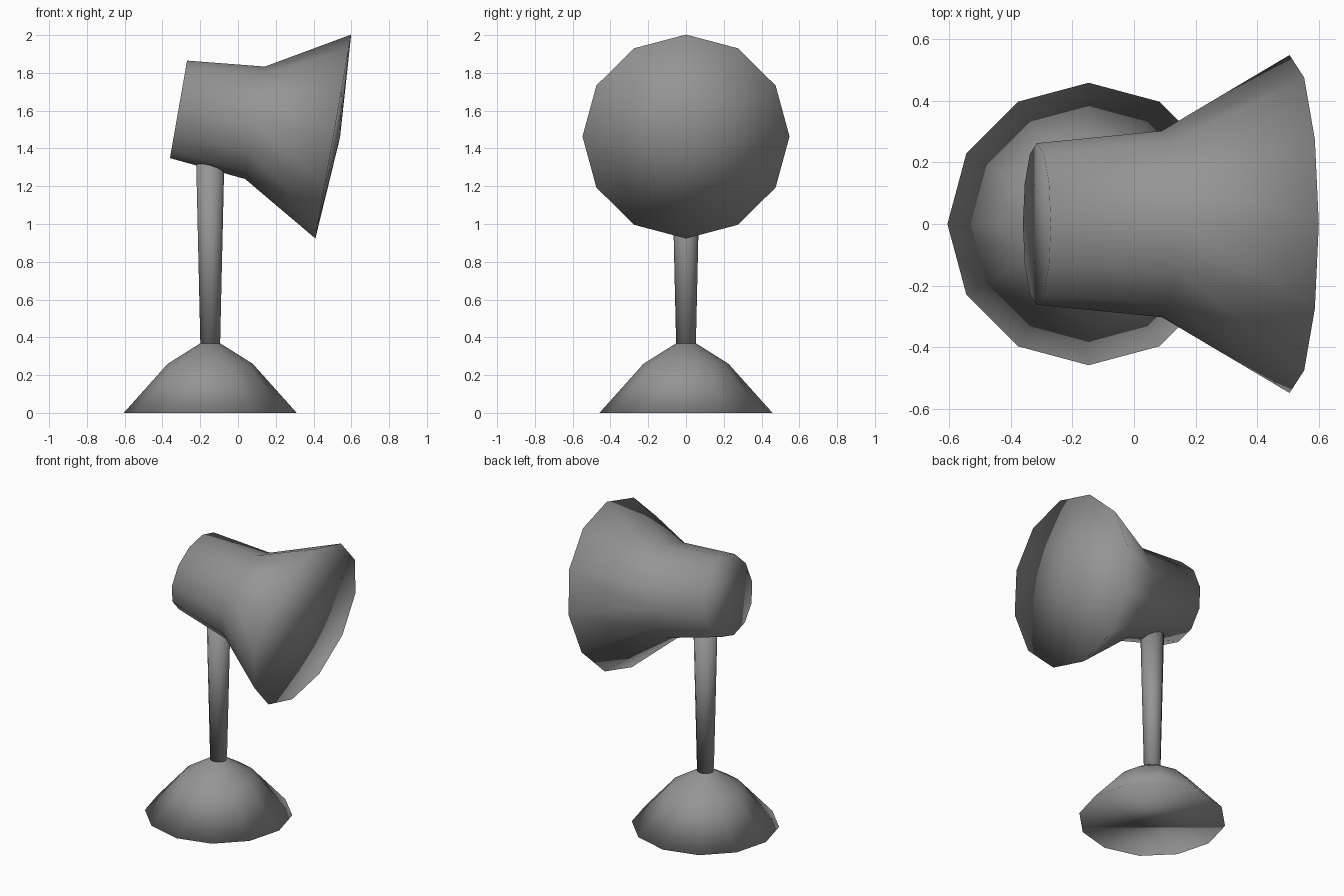
import bpy
import math
from mathutils import Matrix, Vector

cube = bpy.data.objects.get("Cube")
if cube:
    bpy.data.objects.remove(cube, do_unlink=True)

SIDES = 12

grey = bpy.data.materials.new("mid_grey")
grey.use_nodes = True
COLOUR = (0.3, 0.3, 0.3, 1.0)
grey.diffuse_color = COLOUR
grey.node_tree.nodes["Principled BSDF"].inputs["Base Color"].default_value = COLOUR


def turned(name, profile, origin, axis=(0, 0, 1)):
    """Turn a (radius, distance) profile about an axis; zero radius makes a tip, other ends are capped."""
    verts, faces, rings = [], [], []
    for radius, dist in profile:
        start = len(verts)
        count = SIDES if radius else 1
        for i in range(count):
            a = math.tau * i / SIDES
            verts.append((radius * math.cos(a), radius * math.sin(a), dist))
        rings.append(list(range(start, start + count)))
    for low, high in zip(rings, rings[1:]):
        for i in range(SIDES):
            j = (i + 1) % SIDES
            if len(high) == 1:
                faces.append((low[i], low[j], high[0]))
            else:
                faces.append((low[i], low[j], high[j], high[i]))
    faces.append(rings[0][::-1])
    if len(rings[-1]) > 1:
        faces.append(rings[-1])
    mesh = bpy.data.meshes.new(name)
    mesh.from_pydata(verts, [], faces)
    tilt = Vector((0, 0, 1)).rotation_difference(Vector(axis)).to_matrix().to_4x4()
    mesh.transform(Matrix.Translation(origin) @ tilt)
    mesh.shade_smooth()
    mesh.materials.append(grey)
    obj = bpy.data.objects.new(name, mesh)
    bpy.context.collection.objects.link(obj)
    return obj


STAND_X = -0.147

# Domed foot
turned("base", [(0.458, 0), (0.225, 0.26), (0.05, 0.37)], (STAND_X, 0, 0))

# Post widening towards the head
turned("post", [(0.052, 0.35), (0.076, 1.4)], (STAND_X, 0, 0))

# Tilted shade: rear barrel, flared mouth and shallow domed front
turned("lamp_shade", [(0.262, 0), (0.302, 0.411), (0.548, 0.832), (0, 0.868)],
       (-0.315, 0, 1.607), (0.985, 0, -0.173))
